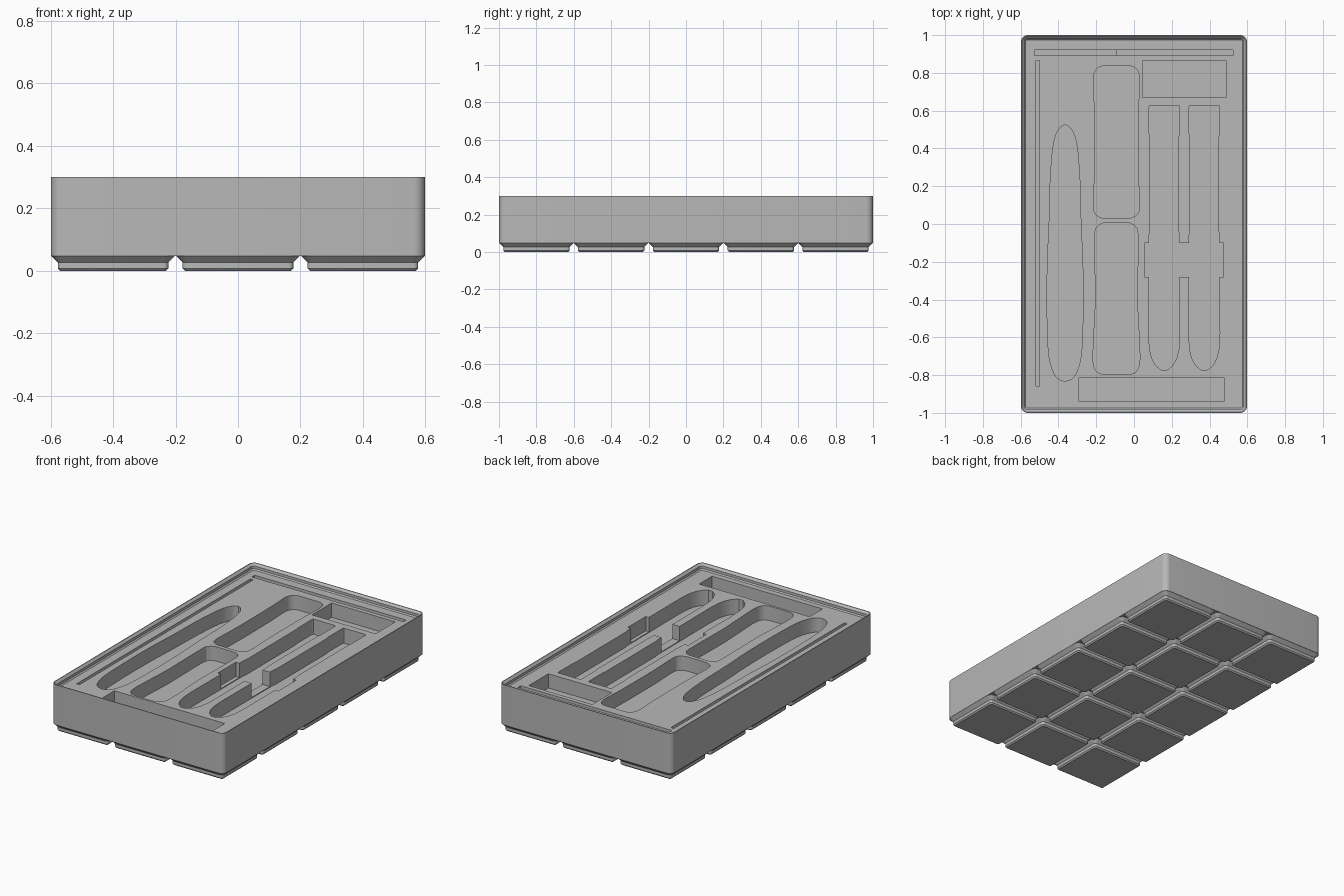
import bpy, bmesh, math

if "Cube" in bpy.data.objects:
    bpy.data.objects.remove(bpy.data.objects["Cube"])

GREY = bpy.data.materials.new("mid_grey")
GREY.diffuse_color = (0.48, 0.48, 0.48, 1)
GREY.use_nodes = True
GREY.node_tree.nodes["Principled BSDF"].inputs["Base Color"].default_value = GREY.diffuse_color

TOP, DECK, BASE = 0.301, 0.265, 0.048
HX, HY, R = 0.599, 1.0, 0.036


def rounded(cx, cy, hx, hy, r, n=7):
    """Counter-clockwise rounded rectangle."""
    pts = []
    for q, (sx, sy) in enumerate([(1, 1), (-1, 1), (-1, -1), (1, -1)]):
        for i in range(n + 1):
            a = (q + i / n) * math.pi / 2
            pts.append((cx + sx * (hx - r) + r * math.cos(a),
                        cy + sy * (hy - r) + r * math.sin(a)))
    return pts


def rect(x0, x1, y0, y1):
    return [(x0, y0), (x1, y0), (x1, y1), (x0, y1)]


def loft(name, rings):
    """Closed solid through stacked (outline, z) rings."""
    bm = bmesh.new()
    loops = [[bm.verts.new((x, y, z)) for x, y in pts] for pts, z in rings]
    for a, b in zip(loops, loops[1:]):
        for i in range(len(a)):
            j = (i + 1) % len(a)
            bm.faces.new((a[i], a[j], b[j], b[i]))
    bm.faces.new(loops[0][::-1])
    bm.faces.new(loops[-1])
    bmesh.ops.recalc_face_normals(bm, faces=bm.faces[:])
    me = bpy.data.meshes.new(name)
    bm.to_mesh(me)
    bm.free()
    me.materials.append(GREY)
    ob = bpy.data.objects.new(name, me)
    bpy.context.collection.objects.link(ob)
    return ob


def spline(pts, steps=5):
    """Catmull-Rom smoothing of an open outline."""
    out = []
    p = [pts[0]] + pts + [pts[-1]]
    for k in range(1, len(p) - 2):
        a, b, c, d = p[k - 1:k + 3]
        for s in range(steps):
            t = s / steps
            out.append(tuple(0.5 * (2 * b[i] + (c[i] - a[i]) * t
                       + (2 * a[i] - 5 * b[i] + 4 * c[i] - d[i]) * t * t
                       + (3 * b[i] - a[i] - 3 * c[i] + d[i]) * t ** 3) for i in (0, 1)))
    return out + [pts[-1]]


def mirrored(cx, profile, smooth=True):
    """Outline symmetric about x = cx from (y, half width) pairs, top to bottom."""
    pr = spline(profile) if smooth else profile
    right = [(cx + w, y) for y, w in pr]
    left = [(cx - w, y) for y, w in reversed(pr) if w > 1e-4]
    return (right + left)[::-1]


# Tray block with stacking lip around the deck
def ring(inset):
    return rounded(0, 0, HX - inset, HY - inset, R - inset)


tray = loft("tray_body", [
    (ring(0), BASE), (ring(0), TOP), (ring(0.005), TOP),
    (ring(0.018), DECK + 0.023), (ring(0.018), DECK + 0.007), (ring(0.025), DECK)])

# Cutlery pockets: outline and depth below the deck
spoon = [(.525, 0), (.505, .03), (.43, .06), (.25, .077), (0, .084), (-.2, .093),
         (-.45, .095), (-.68, .087), (-.78, .063), (-.82, .035), (-.832, 0)]
upper = [(.836, .075), (.82, .105), (.77, .122), (.6, .116), (.3, .115),
         (.1, .121), (.05, .108), (.03, .07)]
lower = [(.005, .07), (-.015, .1), (-.07, .114), (-.4, .111), (-.6, .12),
         (-.73, .123), (-.78, .105), (-.797, .07)]
slot = [(.628, .076), (.62, .08), (.48, .08), (.46, .076), (-.04, .076), (-.06, .08),
        (-.58, .082), (-.66, .078), (-.71, .066), (-.75, .045), (-.774, .015)]
pockets = [
    (mirrored(-.365, spoon), .09),
    (mirrored(-.093, upper), .09),
    (mirrored(-.093, lower), .09),
    (mirrored(.16, slot, False), .095),
    (mirrored(.372, slot, False), .095),
    (rect(.055, .475, -.28, -.10), .09),      # finger notch
    (rect(.045, .487, .67, .865), .09),       # back box
    (rect(-.29, .477, -.94, -.812), .09),     # front box
    (rect(-.52, -.50, -.858, .865), .09),     # side slit
    (rect(-.528, -.095, .893, .92), .09),     # back slit, two depths
    (rect(-.10, .524, .893, .92), .08),
]
for outline, depth in pockets:
    cutter = loft("pocket_cutter", [(outline, DECK - depth), (outline, TOP + 0.1)])
    cutter.hide_render = True
    mod = tray.modifiers.new("pocket", 'BOOLEAN')
    mod.object, mod.operation, mod.solver = cutter, 'DIFFERENCE', 'EXACT'

# Bake the cuts and drop the cutters
bpy.context.view_layer.update()
cut = bpy.data.meshes.new_from_object(
    tray.evaluated_get(bpy.context.evaluated_depsgraph_get()))
tray.modifiers.clear()
tray.data = cut
for ob in [o for o in bpy.data.objects if o.name.startswith("pocket_cutter")]:
    bpy.data.objects.remove(ob)

# Grid of stepped feet, 3 by 5
for i in range(3):
    for j in range(5):
        cx, cy = (i - 1) * 0.4, (j - 2) * 0.4
        steps = [(.1695, .0076, 0), (.177, .0153, .0077),
                 (.177, .0153, .0265), (.1985, R, BASE)]
        loft("foot", [(rounded(cx, cy, h, h, r, 5), z) for h, r, z in steps])

# Smooth rounded corners, keep edges sharp
bpy.ops.object.select_all(action='SELECT')
bpy.context.view_layer.objects.active = tray
bpy.ops.object.shade_smooth_by_angle(angle=math.radians(30))
